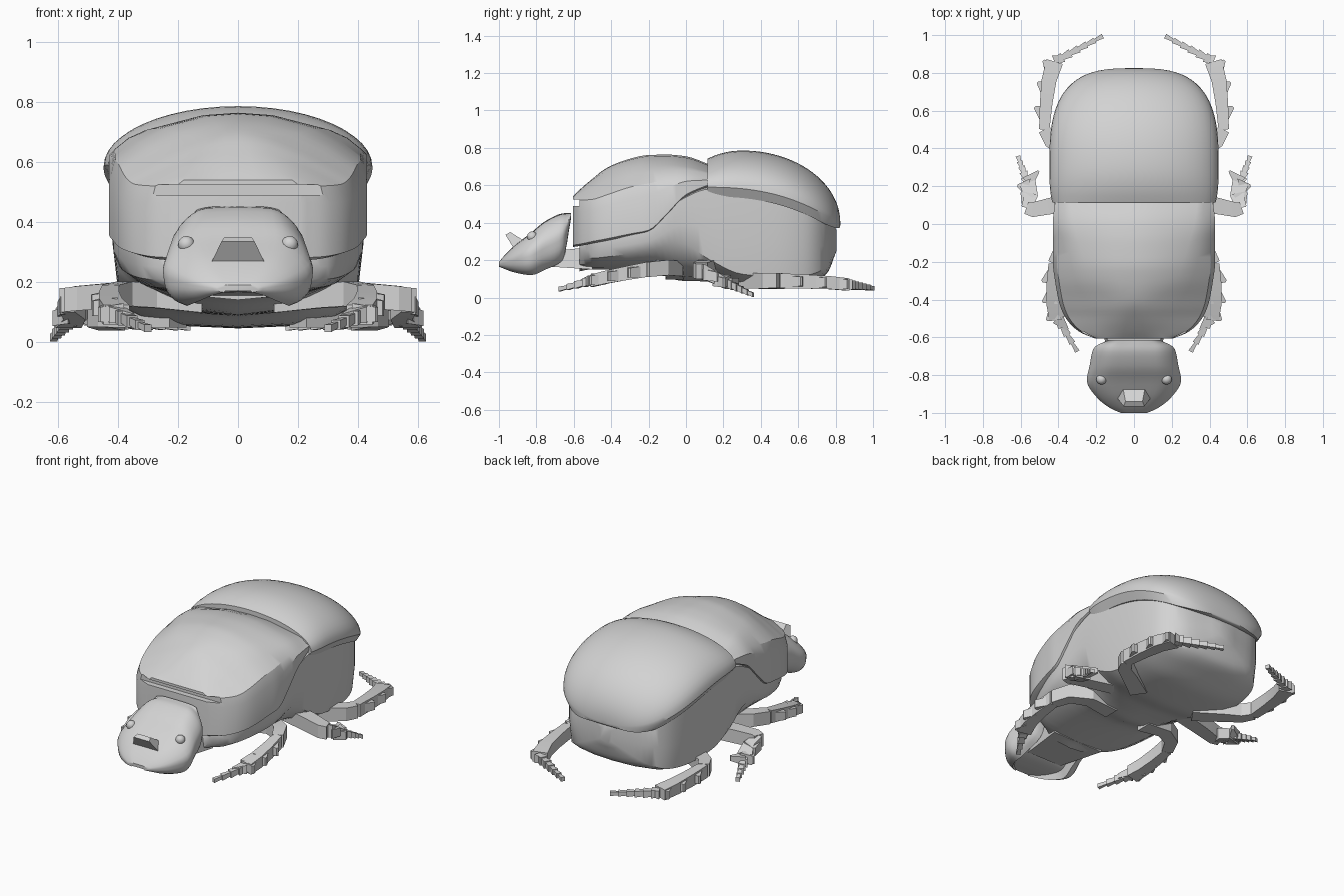
import bpy, bmesh, math
from mathutils import Vector

if "Cube" in bpy.data.objects:
    bpy.data.objects.remove(bpy.data.objects["Cube"], do_unlink=True)

GREY = (0.65, 0.65, 0.65, 1)
shell_grey = bpy.data.materials.new("shell_grey")
shell_grey.use_nodes = True
shell_grey.diffuse_color = GREY
shell_grey.node_tree.nodes["Principled BSDF"].inputs["Base Color"].default_value = GREY


def spline(keys, steps):
    """Smooth path through the keys that never overshoots them."""
    diffs = [[b - a for a, b in zip(p, q)] for p, q in zip(keys, keys[1:])]

    def slope(i, c):
        if i == 0:
            return diffs[0][c]
        if i == len(diffs):
            return diffs[-1][c]
        before, after = diffs[i - 1][c], diffs[i][c]
        return 2 * before * after / (before + after) if before * after > 0 else 0

    path = []
    for i, diff in enumerate(diffs):
        for step in range(steps):
            t = step / steps
            path.append([
                keys[i][c] + diff[c] * t * t * (3 - 2 * t)
                + slope(i, c) * t * (1 - t) ** 2 - slope(i + 1, c) * t * t * (1 - t)
                for c in range(len(diff))])
    return path + [list(keys[-1])]


def skin(bm, rings):
    """Bridge closed rings and cap both ends."""
    rows = [[bm.verts.new(point) for point in ring] for ring in rings]
    count = len(rows[0])
    for a, b in zip(rows, rows[1:]):
        for i in range(count):
            j = (i + 1) % count
            bm.faces.new((a[i], a[j], b[j], b[i]))
    bm.faces.new(rows[0][::-1])
    bm.faces.new(rows[-1])


def finish(name, bm, angle):
    bmesh.ops.recalc_face_normals(bm, faces=bm.faces)
    mesh = bpy.data.meshes.new(name)
    bm.to_mesh(mesh)
    bm.free()
    mesh.materials.append(shell_grey)
    obj = bpy.data.objects.new(name, mesh)
    bpy.context.collection.objects.link(obj)
    bpy.ops.object.select_all(action="DESELECT")
    obj.select_set(True)
    bpy.context.view_layer.objects.active = obj
    bpy.ops.object.shade_smooth_by_angle(angle=math.radians(angle))
    return obj


def loft(name, halves, angle=35):
    """Skin half sections, given from top centre to bottom centre."""
    bm = bmesh.new()
    skin(bm, [half + [(-x, y, z) for x, y, z in half[-2:0:-1]] for half in halves])
    return finish(name, bm, angle)


# Body: flanks with a lower edge that arches above the middle legs
def body_section(y, width, top, edge, low):
    drop = edge - low
    return [(0, y, top), (width * .85, y, top), (width, y, top - .02),
            (width, y, edge + .4 * (top - edge)), (width * .95, y, edge),
            (width * .78, y, edge - .5 * drop), (width * .45, y, low + .12 * drop), (0, y, low)]


body_keys = [
    (-.57, .2, .3, .21, .14), (-.5, .32, .32, .21, .15), (-.2, .415, .38, .25, .14),
    (-.03, .42, .54, .29, .09), (.13, .42, .6, .2, .085), (.3, .415, .58, .125, .05),
    (.5, .4, .55, .11, .045), (.65, .36, .5, .12, .08), (.75, .26, .45, .165, .125),
    (.805, .04, .36, .27, .25)]
loft("body", [body_section(*key) for key in spline(body_keys, 5)])


# Thorax shield: plateau whose creases converge forward, steep flanks, diagonal rear edge
def shield_section(y, width, crease, top, ledge, side, rim):
    shoulder = .95 * width
    return [(0, y, top), (.4 * crease, y, top - .15 * (top - ledge)), (crease, y, ledge),
            ((crease + shoulder) / 2, y, (ledge + side) / 2 + .008),
            (shoulder, y, side), (width, y, side - .25 * (side - rim)),
            (width, y, rim), (width - .03, y, rim - .01), (0, y, rim - .01)]


shield_keys = [
    (-.605, .21, .16, .54, .54, .525, .28), (-.57, .29, .13, .575, .57, .52, .285),
    (-.5, .36, .1, .635, .63, .525, .3), (-.42, .395, .12, .695, .675, .55, .315),
    (-.3, .418, .22, .742, .7, .59, .34), (-.2, .43, .26, .762, .712, .61, .36),
    (-.1, .43, .29, .764, .71, .63, .45), (0, .43, .32, .755, .7, .645, .55),
    (.14, .415, .34, .705, .665, .635, .61)]
shield = loft("thorax_shield", [shield_section(*key) for key in spline(shield_keys, 4)], 30)

# Groove under the front lip of the shield
bpy.ops.mesh.primitive_cube_add(size=1, location=(0, -.62, .507))
cutter = bpy.context.object
cutter.name = "groove_cutter"
cutter.scale = (.9, .1, .035)
cutter.hide_render = True
groove = shield.modifiers.new("groove", "BOOLEAN")
groove.operation, groove.object = "DIFFERENCE", cutter
bpy.context.view_layer.objects.active = shield
bpy.ops.object.modifier_apply(modifier="groove")
bpy.data.objects.remove(cutter, do_unlink=True)


# Wing cover: domed shell with a rounded plan and an inward lip
def wing_section(angle):
    y = .3 + .525 * math.sin(angle)
    reach = abs(y - .3) / (.525 if y > .3 else .4)
    width = .448 * (1 - reach ** 3) ** (1 / 3)
    top = .4 + .386 * math.sqrt(1 - reach ** 2)
    rim = .59 - .2 * (max(y - .1, 0) / .725) ** 2.5
    lip = min(.05, .15 * width)
    arc = [math.pi / 2 * i / 12 for i in range(13)]
    dome = [(width * math.sin(a), y, rim + (top - rim) * math.cos(a)) for a in arc]
    return dome + [(width - .6 * lip, y, rim - lip), (0, y, rim - lip)]


front, back, stations = math.asin(-.185 / .525), math.radians(89), 28
loft("wing_cover", [wing_section(front + (back - front) * i / stations)
                    for i in range(stations + 1)])


# Head: shovel shape, hollow underneath
def head_section(y, width, top, low):
    h = top - low
    outer = [(0, y, top), (.5 * width, y, top - .02 * h), (.78 * width, y, top - .14 * h),
             (width, y, top - .45 * h), (.97 * width, y, top - .72 * h),
             (.84 * width, y, low + .08 * h), (.68 * width, y, low)]
    return spline(outer, 3) + [(.6 * width, y, low + .2 * h), (0, y, low + .22 * h)]


head_keys = [
    (-1, .07, .19, .165), (-.975, .125, .22, .155), (-.92, .195, .275, .135),
    (-.83, .25, .345, .12), (-.75, .235, .41, .15), (-.66, .215, .45, .2),
    (-.615, .14, .452, .42)]
loft("head", [head_section(*key) for key in spline(head_keys, 4)])

# Neck, snout horn and eyes
loft("neck", [[(0, y, top), (width, y, top), (width * 1.1, y, low), (0, y, low)]
              for y, width, top, low in ((-.8, .11, .24, .17), (-.5, .16, .27, .15))])
loft("snout_horn", [
    [(0, -.86, .3), (.06, -.86, .3), (.09, -.92, .262), (0, -.92, .262)],
    [(0, -.94, .35), (.045, -.94, .35), (.055, -.965, .335), (0, -.965, .335)]])
for side, sx in (("left", 1), ("right", -1)):
    bpy.ops.mesh.primitive_uv_sphere_add(segments=16, ring_count=10, radius=.028,
                                         location=(.172 * sx, -.822, .325))
    eye = bpy.context.object
    eye.name = "eye_" + side
    eye.data.materials.append(shell_grey)
    bpy.ops.object.shade_smooth()


def bar(bm, points, thick, tall, sx):
    """Flat bar along the points; thick and tall run from start to end values."""
    last = len(points) - 1
    rings = []
    for i, point in enumerate(points):
        along = points[min(i + 1, last)] - points[max(i - 1, 0)]
        half = (thick[0] + (thick[1] - thick[0]) * i / last) / 2
        rise = (tall[0] + (tall[1] - tall[0]) * i / last) / 2
        across = Vector((-along.y, along.x, 0)).normalized() * half
        rings.append([(sx * (point.x + s * across.x), point.y + s * across.y, point.z + u * rise)
                      for s, u in ((1, 1), (1, -1), (-1, -1), (-1, 1))])
    skin(bm, rings)


# Legs: bent thigh, shin that flares, outer teeth, a spur and a segmented foot
def leg(name, thigh, shin, spur, toe, segments):
    thigh, shin = [Vector(p) for p in thigh], [Vector(p) for p in shin]
    spur, toe = Vector(spur), Vector(toe)
    for side, sx in (("left", 1), ("right", -1)):
        bm = bmesh.new()
        bar(bm, thigh + shin[:1], (.1, .065), (.085, .08), sx)
        bar(bm, shin, (.055, .09), (.08, .065), sx)
        for a, b in zip(shin, shin[1:]):
            along = (b - a).normalized()
            outward = Vector((abs(along.y), -along.x * math.copysign(1, along.y), 0))
            base = a.lerp(b, .6)
            bar(bm, [base, base + .06 * outward + .03 * along], (.1, .012), (.06, .05), sx)
        bar(bm, [shin[-1], spur], (.07, .012), (.055, .03), sx)
        for i in range(segments):
            start, end = i / segments, (i + 1) / segments
            size = 1 - .55 * end
            bar(bm, [shin[-1].lerp(toe, start), shin[-1].lerp(toe, end)],
                (.035 * size, .058 * size), (.045 * size, .055 * size), sx)
        finish(name + "_" + side, bm, 20)


leg("front_leg",
    [(.12, -.06, .14), (.28, -.06, .155), (.38, -.12, .16)],
    [(.425, -.21, .15), (.43, -.32, .13), (.425, -.42, .11), (.405, -.5, .09)],
    (.35, -.56, .08), (.3, -.675, .045), 4)
leg("middle_leg",
    [(.15, .15, .17), (.42, .1, .155), (.54, .075, .145)],
    [(.57, .085, .14), (.545, .15, .11), (.565, .22, .078)],
    (.505, .28, .09), (.615, .36, .014), 5)
leg("hind_leg",
    [(.2, .28, .09), (.36, .39, .09), (.44, .44, .09)],
    [(.475, .5, .09), (.465, .64, .085), (.45, .76, .08), (.42, .86, .07)],
    (.37, .885, .065), (.165, .995, .05), 6)
